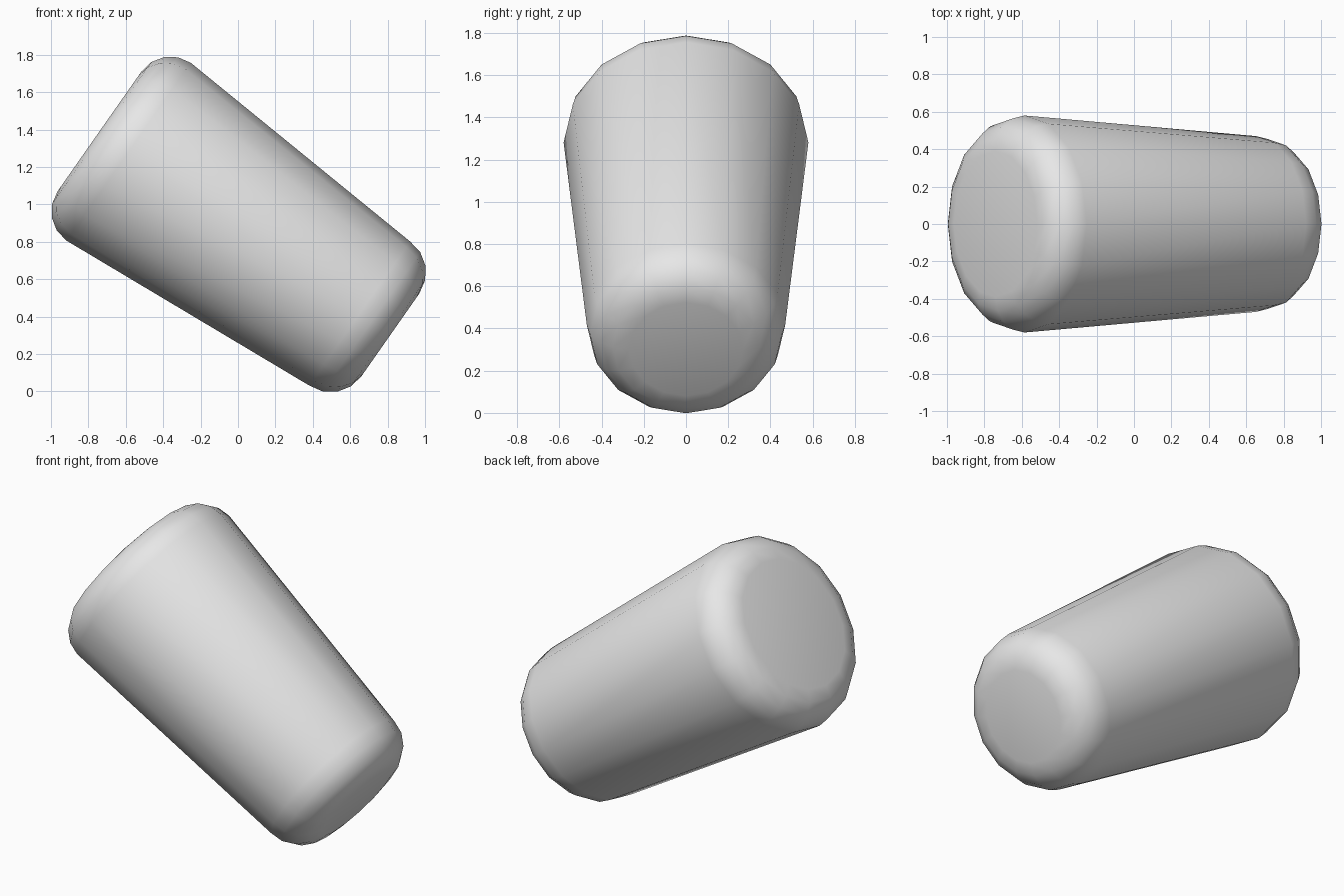
import bpy, bmesh, math
from mathutils import Vector

default = bpy.data.objects.get("Cube")
if default:
    bpy.data.objects.remove(default, do_unlink=True)

SIDES, STEPS = 16, 4
HALF = 0.949

# Plain grey material
grey = bpy.data.materials.new("plain_grey")
grey.use_nodes = True
colour = (0.8, 0.8, 0.8, 1)
grey.diffuse_color = colour
grey.node_tree.nodes["Principled BSDF"].inputs["Base Color"].default_value = colour


def rounded_rim(cap_radius, fillet, end):
    """Profile points from the flat cap round to the side wall."""
    points = []
    for i in range(STEPS + 1):
        a = math.pi / 2 * i / STEPS
        points.append((cap_radius + fillet * math.sin(a),
                       end * (HALF - fillet + fillet * math.cos(a))))
    return points


# Profile: wide end, then narrow end
profile = rounded_rim(0.39, 0.19, 1) + rounded_rim(0.27, 0.2, -1)[::-1]

# Tapered body lathed around its long axis
bm = bmesh.new()
rings = []
for r, z in profile:
    angles = [2 * math.pi * k / SIDES for k in range(SIDES)]
    rings.append([bm.verts.new(Vector((r * math.cos(a), r * math.sin(a), z)))
                  for a in angles])
for upper, lower in zip(rings, rings[1:]):
    for k in range(SIDES):
        n = (k + 1) % SIDES
        bm.faces.new((upper[k], lower[k], lower[n], upper[n]))

# Flat end caps
bm.faces.new(rings[0])
bm.faces.new(rings[-1][::-1])
bmesh.ops.recalc_face_normals(bm, faces=bm.faces)

mesh = bpy.data.meshes.new("tapered_body")
bm.to_mesh(mesh)
bm.free()
mesh.materials.append(grey)
body = bpy.data.objects.new("tapered_body", mesh)
bpy.context.collection.objects.link(body)

# Lean the body over onto its narrow rim
body.rotation_euler = (0, math.radians(-55), 0)
body.location = (0.037, 0, 0.846)

bpy.ops.object.select_all(action="DESELECT")
body.select_set(True)
bpy.context.view_layer.objects.active = body
bpy.ops.object.shade_smooth_by_angle(angle=math.radians(35))
